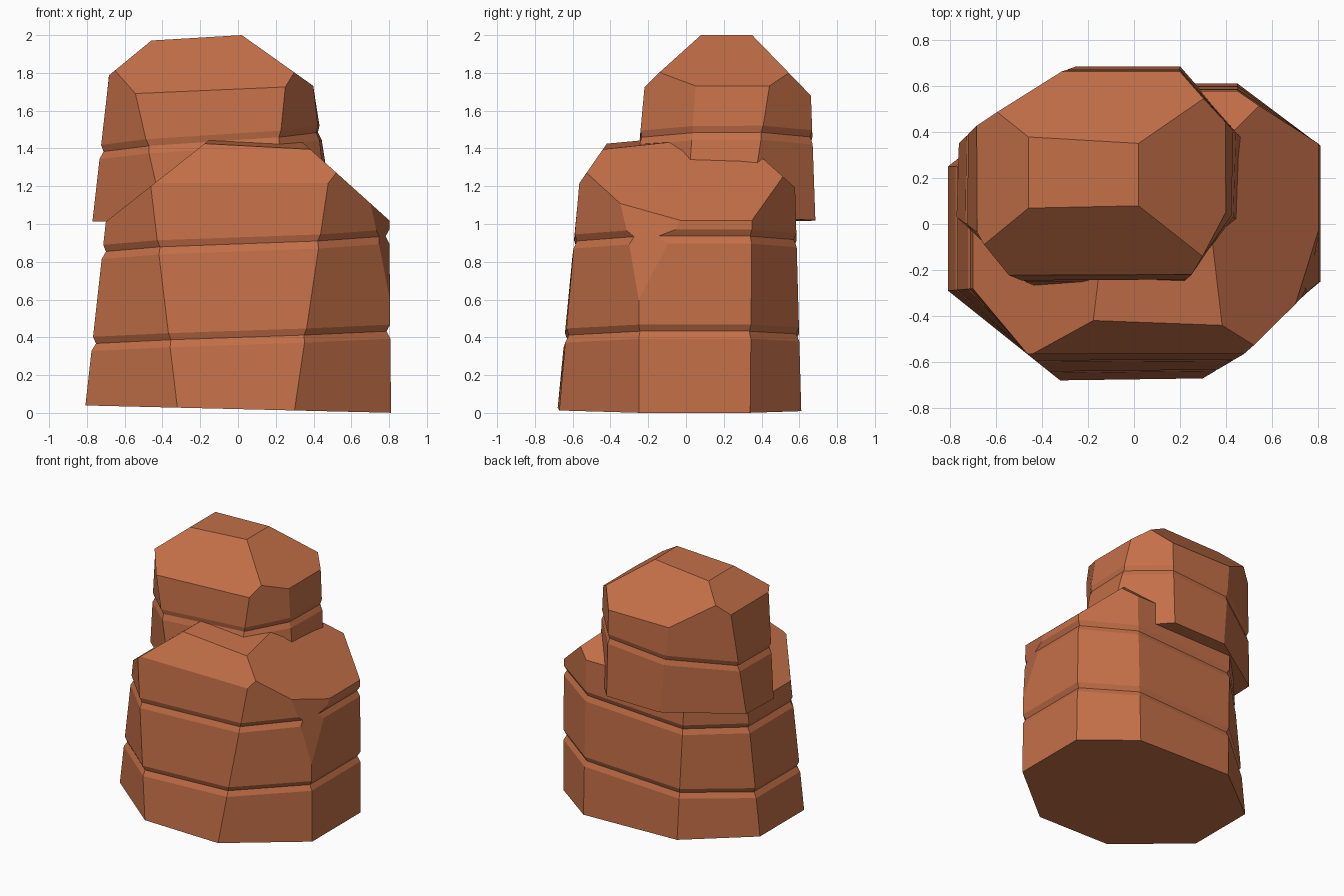
import bpy
import bmesh
from mathutils import Vector

cube = bpy.data.objects.get("Cube")
if cube:
    bpy.data.objects.remove(cube, do_unlink=True)

# Single clay colour
clay = bpy.data.materials.new("clay_rock")
clay.use_nodes = True
colour = (0.55, 0.16, 0.065, 1)
clay.diffuse_color = colour
bsdf = next(n for n in clay.node_tree.nodes if n.type == 'BSDF_PRINCIPLED')
bsdf.inputs["Base Color"].default_value = colour
bsdf.inputs["Roughness"].default_value = 0.9


def cut(bm, point, normal):
    """Slice a corner off and cap the opening with one flat face."""
    geom = bm.verts[:] + bm.edges[:] + bm.faces[:]
    bmesh.ops.bisect_plane(bm, geom=geom, dist=1e-5, plane_co=Vector(point),
                           plane_no=Vector(normal).normalized(), clear_outer=True)
    rim = [e for e in bm.edges if e.is_boundary]
    if rim:
        bmesh.ops.holes_fill(bm, edges=rim, sides=0)


def rock(name, base, shoulder, z_base, z_shoulder, base_tilt, grooves, z_top, cuts):
    """Tapered octagonal column with V grooves, chiselled by planes."""
    bm = bmesh.new()
    levels = [(z_base, base_tilt, 1)]
    for z, tilt in grooves:
        levels += [(z - 0.04, tilt, 1), (z, tilt, 0.975), (z + 0.035, tilt, 1)]
    levels.append((z_top, 0, 1))
    centre = sum((Vector(p) for p in base), Vector((0, 0))) / len(base)

    rings = []
    for height, tilt, inset in levels:
        ring = []
        for low, high in zip(base, shoulder):
            z = height + tilt * low[0]
            p = Vector(low).lerp(Vector(high), (z - z_base) / (z_shoulder - z_base))
            p = centre + (p - centre) * inset
            ring.append(bm.verts.new((p.x, p.y, z)))
        rings.append(ring)
    n = len(base)
    for a, b in zip(rings, rings[1:]):
        for i in range(n):
            j = (i + 1) % n
            bm.faces.new((a[i], a[j], b[j], b[i]))
    bm.faces.new(rings[0][::-1])
    bm.faces.new(rings[-1])

    for point, normal in cuts:
        cut(bm, point, normal)
    bmesh.ops.recalc_face_normals(bm, faces=bm.faces[:])

    mesh = bpy.data.meshes.new(name)
    bm.to_mesh(mesh)
    bm.free()
    mesh.materials.append(clay)
    obj = bpy.data.objects.new(name, mesh)
    bpy.context.collection.objects.link(obj)


# Wide lower boulder
rock("lower_boulder",
     [(-.32, -.68), (.30, -.67), (.81, -.25), (.81, .34),
      (.45, .61), (-.35, .61), (-.81, .25), (-.81, -.29)],
     [(-.45, -.575), (.46, -.575), (.80, -.25), (.80, .35),
      (.45, .58), (-.39, .58), (-.69, .25), (-.69, -.28)],
     0.02, 1.1, -0.024, [(0.40, 0.04), (0.895, 0.05)], 1.6,
     [((-.17, -.42, 1.425), (.05, -.1, 1)),     # top
      ((-.69, 0, 1.02), (-.79, 0, 1)),          # left slope
      ((.80, 0, 1.02), (.9, 0, 1)),             # right slope
      ((0, -.43, 1.41), (0, -.18, .125)),       # front chamfer
      ((0, .57, 1.2), (0, .9, 1)),              # back chamfer
      ((.81, -.24, .58), (1, -.27, .15))])      # corner facet

# Smaller upper boulder set towards the back
rock("upper_boulder",
     [(-.39, -.285), (.18, -.285), (.48, .0), (.51, .33),
      (.20, .685), (-.25, .685), (-.76, .35), (-.77, .03)],
     [(-.55, -.22), (.25, -.22), (.40, .05), (.40, .44),
      (.20, .66), (-.32, .66), (-.69, .42), (-.69, -.03)],
     1.02, 1.72, 0.01, [(1.445, 0.08)], 2.2,
     [((.02, .08, 2.0), (-.06, 0, 1)),          # top
      ((-.46, 0, 1.97), (-.82, 0, 1)),          # left slope
      ((.02, 0, 2.0), (.71, 0, 1)),             # right slope
      ((0, .08, 2.0), (-.04, -.95, 1)),         # front slope
      ((0, .36, 1.99), (0, 1.03, 1))])          # back slope
